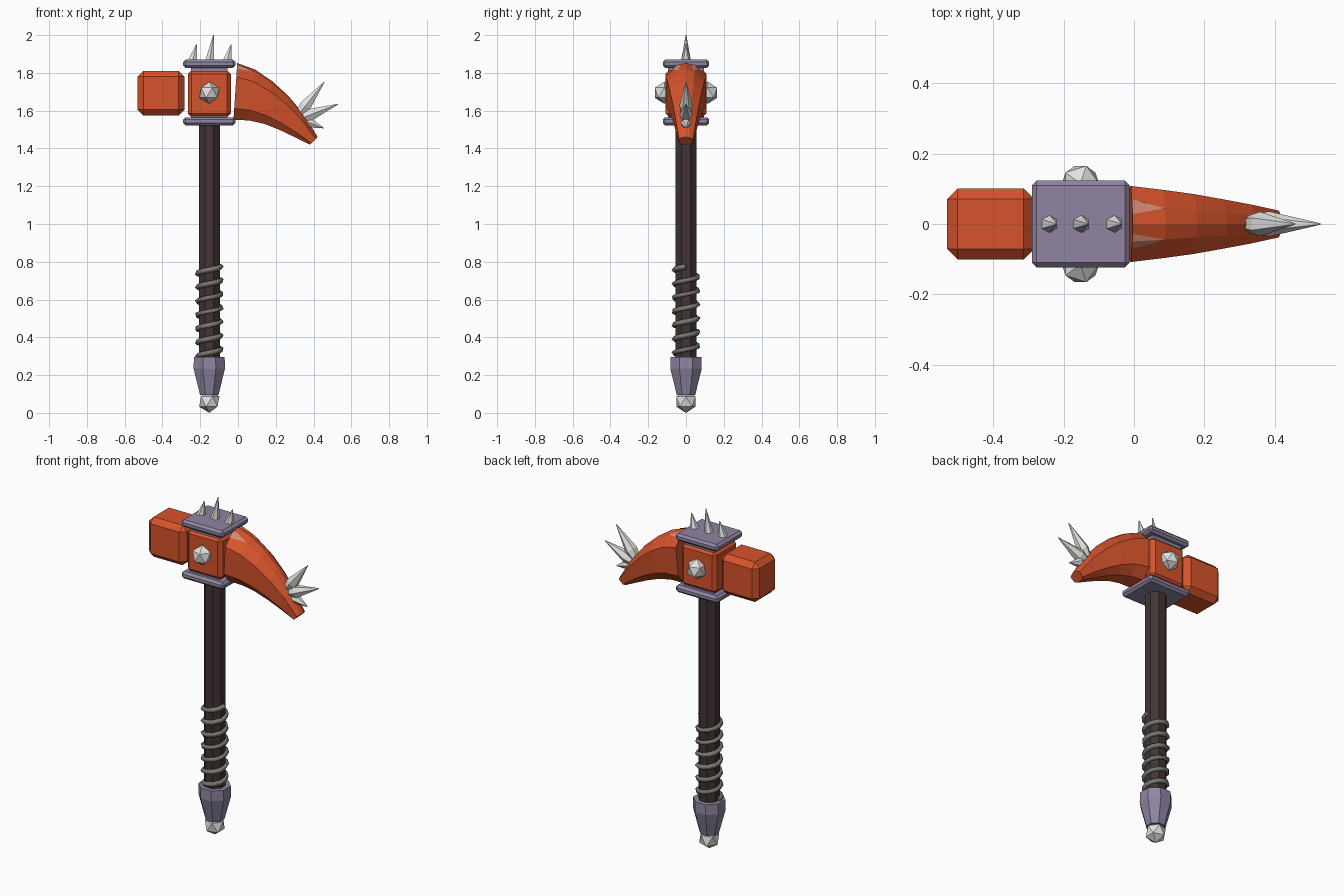
import bpy, bmesh, math
from mathutils import Vector

cube = bpy.data.objects.get("Cube")
if cube:
    bpy.data.objects.remove(cube, do_unlink=True)


def material(name, colour):
    m = bpy.data.materials.new(name)
    m.use_nodes = True
    m.diffuse_color = (*colour, 1)
    m.node_tree.nodes["Principled BSDF"].inputs["Base Color"].default_value = (*colour, 1)
    return m


ORANGE = material("burnt orange", (0.68, 0.088, 0.025))
PEACH = material("worn peach", (0.68, 0.26, 0.18))
PURPLE = material("purple grey", (0.28, 0.235, 0.36))
STEEL = material("pale steel", (0.76, 0.76, 0.75))
WOOD = material("dark wood", (0.054, 0.034, 0.034))
CORD = material("grey cord", (0.19, 0.185, 0.16))
CX = -0.152


def finish(name, bm, mat):
    bmesh.ops.recalc_face_normals(bm, faces=bm.faces[:])
    mesh = bpy.data.meshes.new(name)
    bm.to_mesh(mesh)
    bm.free()
    mesh.materials.append(mat)
    obj = bpy.data.objects.new(name, mesh)
    bpy.context.collection.objects.link(obj)
    return obj


def box(name, low, high, mat, bevel):
    bm = bmesh.new()
    bmesh.ops.create_cube(bm, size=1)
    low, high = Vector(low), Vector(high)
    for v in bm.verts:
        v.co = (low + high) / 2 + v.co * (high - low)
    if bevel:
        bmesh.ops.bevel(bm, geom=bm.edges[:], offset=bevel, segments=1, affect='EDGES')
    return finish(name, bm, mat)


def loft(name, rings, mat):
    """Skin a list of equal point rings and cap both ends."""
    bm = bmesh.new()
    loops = [[bm.verts.new(p) for p in ring] for ring in rings]
    n = len(loops[0])
    for a, b in zip(loops, loops[1:]):
        for i in range(n):
            j = (i + 1) % n
            bm.faces.new((a[i], a[j], b[j], b[i]))
    bm.faces.new(loops[0])
    bm.faces.new(loops[-1])
    return finish(name, bm, mat)


def turned(name, profile, mat, sides=8):
    """Faceted upright part from (radius, height) pairs."""
    rings = []
    for r, z in profile:
        angles = [math.tau * (i + 0.5) / sides for i in range(sides)]
        rings.append([(CX + r * math.cos(a), r * math.sin(a), z) for a in angles])
    return loft(name, rings, mat)


def spike(name, base, tip, radius, swell=0.0, sides=6):
    """Pointed spike, optionally widest some way up its length."""
    base, tip = Vector(base), Vector(tip)
    turn = (tip - base).to_track_quat('Z', 'Y')
    profile = [(radius, 0), (0.002, 1)]
    if swell:
        profile = [(radius * 0.7, 0), (radius, swell), (0.002, 1)]
    rings = []
    for r, t in profile:
        ring = []
        for i in range(sides):
            a = math.tau * i / sides
            ring.append(base.lerp(tip, t) + turn @ Vector((r * math.cos(a), r * math.sin(a), 0)))
        rings.append(ring)
    return loft(name, rings, STEEL)


def stud(name, centre, radius):
    bm = bmesh.new()
    bmesh.ops.create_icosphere(bm, subdivisions=1, radius=radius)
    bmesh.ops.translate(bm, verts=bm.verts[:], vec=centre)
    return finish(name, bm, STEEL)


# Handle and pommel
turned("handle", [(0.06, 0.25), (0.06, 1.54)], WOOD)
turned("pommel_socket", [(0.053, 0.095), (0.09, 0.235), (0.088, 0.295)], PURPLE)
stud("pommel_stud", (CX, 0, 0.06), 0.06)

# Cord wound round the grip
cord = bpy.data.curves.new("grip_cord", 'CURVE')
cord.dimensions = '3D'
cord.bevel_depth = 0.015
cord.bevel_resolution = 0
cord.use_fill_caps = True
turns, steps = 6.5, 12
count = int(turns * steps)
line = cord.splines.new('POLY')
line.points.add(count)
for i, p in enumerate(line.points):
    a = math.pi + math.tau * i / steps
    p.co = (CX + 0.062 * math.cos(a), 0.062 * math.sin(a), 0.3 + 0.475 * i / count, 1)
cord.materials.append(CORD)
bpy.context.collection.objects.link(bpy.data.objects.new("grip_cord", cord))

# Head block between two collared plates
box("head_block", (-0.266, -0.108, 1.566), (-0.038, 0.108, 1.815), ORANGE, 0.02)
for name, z, collar in (("lower", 1.522, 1.55), ("upper", 1.827, 1.8)):
    box(name + "_plate", (-0.29, -0.123, z), (-0.013, 0.123, z + 0.043), PURPLE, 0.013)
    box(name + "_collar", (-0.25, -0.095, collar), (-0.055, 0.095, collar + 0.03), PURPLE, 0)
box("hammer_face", (-0.531, -0.101, 1.575), (-0.284, 0.101, 1.811), ORANGE, 0.03)

# Side studs and crown spikes
for name, side in (("front_stud", -1), ("back_stud", 1)):
    stud(name, (CX, side * 0.115, 1.695), 0.059)
for i, (x, top) in enumerate(((-0.24, 1.95), (-0.15, 2.0), (-0.056, 1.95))):
    spike(f"crown_spike_{i + 1}", (x, 0, 1.865), (x + 0.02, 0, top), 0.026)

# Curved beak: (top x, top z, bottom x, bottom z, half width) at each section
sections = [(-0.004, 1.852, -0.024, 1.552, 0.108), (0.09, 1.818, 0.06, 1.548, 0.097),
            (0.18, 1.757, 0.14, 1.53, 0.085), (0.265, 1.68, 0.22, 1.498, 0.07),
            (0.345, 1.585, 0.30, 1.46, 0.055), (0.422, 1.46, 0.38, 1.42, 0.038)]
half = [(0.45, 0.05), (1, 0.24), (0.95, 0.8), (0.5, 1)]
outline = [(0, 0)] + half + [(-w, t) for w, t in reversed(half)]


def beak_point(section, w, t):
    tx, tz, bx, bz, width = section
    return Vector((tx, 0, tz)).lerp(Vector((bx, 0, bz)), t) + Vector((0, w * width, 0))


loft("beak", [[beak_point(s, w, t) for w, t in outline] for s in sections], ORANGE)

# Worn patches on the beak shoulders, pointing towards the tip
for name, side in (("front_worn_patch", -1), ("back_worn_patch", 1)):
    bm = bmesh.new()
    root = [beak_point(sections[0], side * w, t) for w, t in ((0.25, 0.028), half[0], (0.65, 0.119))]
    tip = beak_point(sections[1], side * half[0][0], half[0][1])
    inner, ridge, outer, end = [bm.verts.new(p + Vector((0, side * 0.001, 0.003))) for p in root + [tip]]
    for corners in ((inner, ridge, end), (ridge, outer, end)):
        bm.faces.new(corners)
    finish(name, bm, PEACH)

# Fan of spikes on the beak
spike("beak_spike_upper", (0.325, 0, 1.585), (0.457, 0, 1.752), 0.035, 0.25)
spike("beak_spike_middle", (0.335, 0, 1.56), (0.53, 0, 1.635), 0.036, 0.25)
spike("beak_spike_lower", (0.355, 0, 1.545), (0.453, 0, 1.508), 0.028, 0.3)
